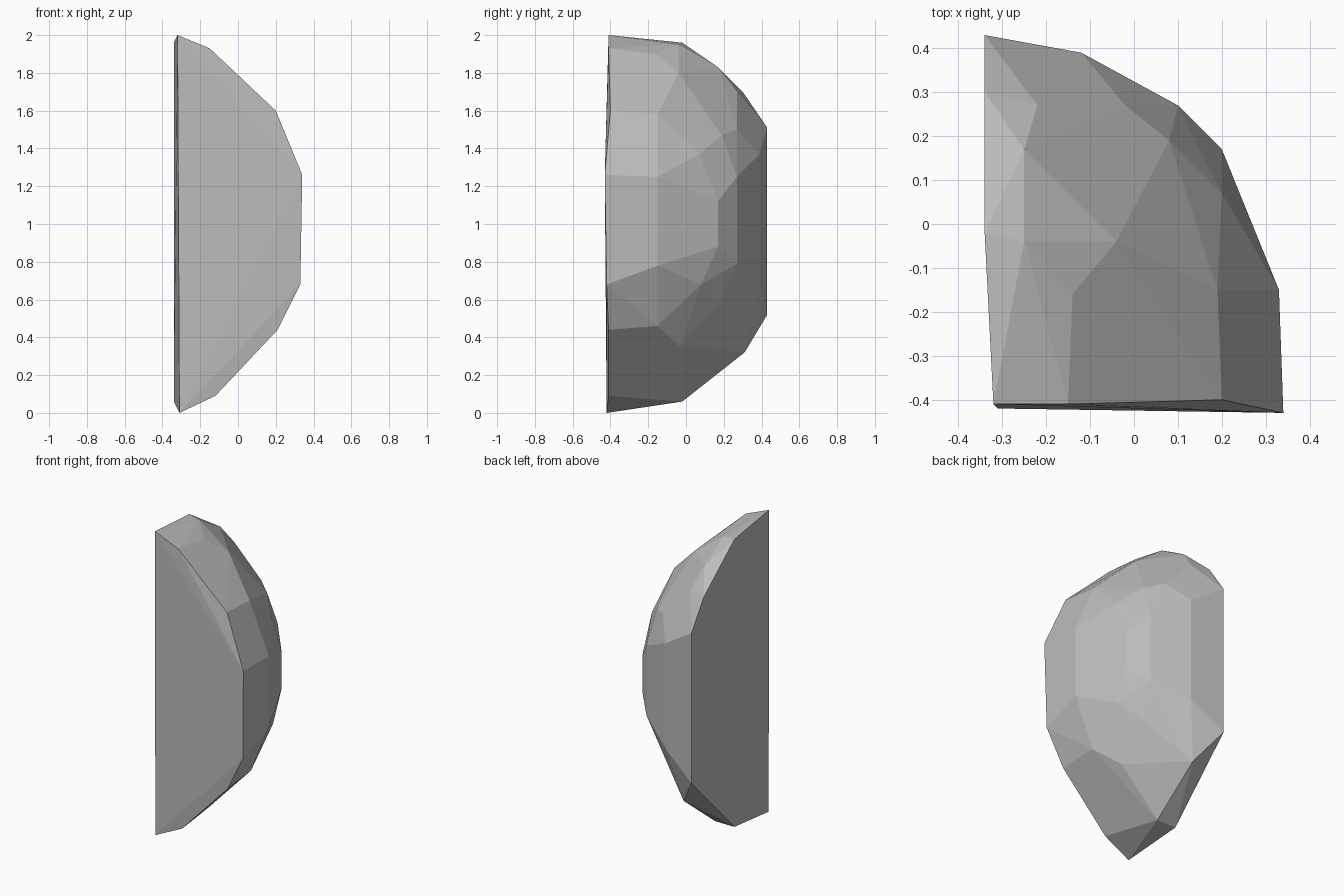
import bpy
import bmesh
import math

# Remove the default cube only
default_cube = bpy.data.objects.get("Cube")
if default_cube:
    bpy.data.objects.remove(default_cube, do_unlink=True)


def make_material(name, colour):
    """One flat colour, visible in the viewport and in a render."""
    material = bpy.data.materials.new(name)
    material.use_nodes = True
    material.diffuse_color = colour
    shader = material.node_tree.nodes["Principled BSDF"]
    shader.inputs["Base Color"].default_value = colour
    shader.inputs["Roughness"].default_value = 0.9
    return material


def build_faceted_stone(name, ribs, material):
    """Stretch a convex faceted skin over the ribs and merge flat facets."""
    mesh = bpy.data.meshes.new(name)
    bm = bmesh.new()
    for rib in ribs:
        for corner in rib:
            bm.verts.new(corner)
    hull = bmesh.ops.convex_hull(bm, input=bm.verts[:])
    leftovers = set(hull["geom_interior"]) | set(hull["geom_unused"])
    spare = [item for item in leftovers
             if isinstance(item, bmesh.types.BMVert) and item.is_valid]
    bmesh.ops.delete(bm, geom=spare, context="VERTS")
    bmesh.ops.dissolve_limit(bm, angle_limit=math.radians(2),
                             verts=bm.verts[:], edges=bm.edges[:])
    bmesh.ops.recalc_face_normals(bm, faces=bm.faces[:])
    bm.to_mesh(mesh)
    bm.free()
    mesh.materials.append(material)
    for polygon in mesh.polygons:
        polygon.use_smooth = False
    stone = bpy.data.objects.new(name, mesh)
    bpy.context.collection.objects.link(stone)
    return stone


# Rim of the flat front break, top to bottom
front_rim = [
    (-.32, -.41, 2), (-.15, -.41, 1.93), (.2, -.4, 1.6), (.34, -.43, 1.26),
    (.33, -.42, .68), (.21, -.41, .44), (-.12, -.41, .09), (-.31, -.42, 0),
]

# Rim of the flat left break, top to bottom
side_rim = [
    (-.34, -.02, 1.96), (-.34, .3, 1.7), (-.34, .43, 1.51),
    (-.34, .43, .52), (-.34, -.02, .06),
]

# Rib beside the front, over the widest part
right_rib = [
    (-.14, -.16, 1.9), (.07, -.05, 1.66), (.19, -.15, 1.58),
    (.33, -.15, 1.25), (.33, -.15, .78), (.2, -.15, .46), (.07, -.03, .35),
]

# Rib along the middle of the rounded side
middle_rib = [
    (-.25, -.04, 1.95), (-.04, -.04, 1.8), (.2, .07, 1.37), (.2, .17, 1.12),
    (.2, .17, .88), (.2, .08, .68), (-.2, -.02, .06),
]

# Rib near the back, beside the left break
back_rib = [
    (-.25, .17, 1.83), (-.22, .27, 1.7), (.08, .19, 1.47),
    (-.02, .27, 1.5), (.1, .27, 1.25), (-.12, .39, 1.37),
    (-.12, .39, .68), (.1, .27, .79), (.07, .17, .57),
    (-.02, .27, .57), (-.2, .31, .32),
]

stone_grey = make_material("stone grey", (.5, .5, .5, 1))
build_faceted_stone(
    "faceted_stone",
    [front_rim, side_rim, right_rib, middle_rib, back_rib],
    stone_grey,
)
